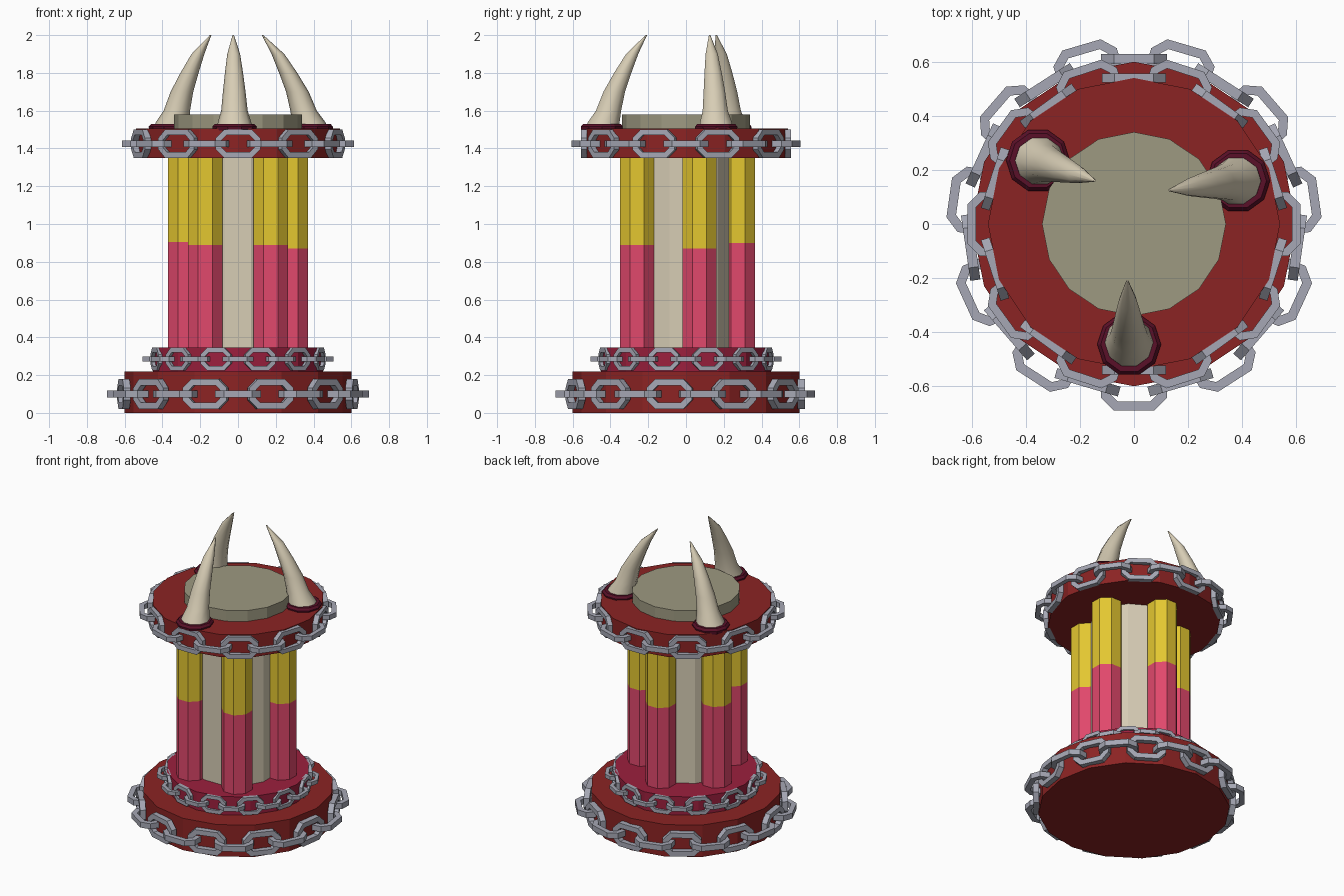
import bpy, bmesh, math
from mathutils import Matrix, Vector

if "Cube" in bpy.data.objects:
    bpy.data.objects.remove(bpy.data.objects["Cube"])


def mat(name, r, g, b):
    m = bpy.data.materials.new(name)
    m.diffuse_color = (r, g, b, 1)
    m.use_nodes = True
    m.node_tree.nodes["Principled BSDF"].inputs["Base Color"].default_value = m.diffuse_color
    return m


DARK_RED = mat("dark_red", 0.26, 0.017, 0.017)
CRIMSON = mat("crimson", 0.33, 0.014, 0.047)
MAROON = mat("maroon", 0.10, 0.005, 0.021)
BEIGE = mat("beige", 0.68, 0.61, 0.46)
KHAKI = mat("khaki", 0.34, 0.32, 0.22)
PINK = mat("pink", 0.75, 0.065, 0.15)
YELLOW = mat("yellow", 0.77, 0.57, 0.03)
STEEL = mat("steel_grey", 0.38, 0.39, 0.46)


def finish(name, bm, *mats):
    bmesh.ops.recalc_face_normals(bm, faces=bm.faces)
    me = bpy.data.meshes.new(name)
    bm.to_mesh(me)
    bm.free()
    for m in mats:
        me.materials.append(m)
    ob = bpy.data.objects.new(name, me)
    bpy.context.collection.objects.link(ob)
    return ob


def loft(bm, rings, caps=True, closed=False):
    """Join equal rings of points with quads."""
    vs = [[bm.verts.new(p) for p in r] for r in rings]
    n = len(vs[0])
    pairs = list(zip(vs, vs[1:])) + ([(vs[-1], vs[0])] if closed else [])
    faces = [[bm.faces.new((a[i], a[(i + 1) % n], b[(i + 1) % n], b[i])) for i in range(n)]
             for a, b in pairs]
    if caps and not closed:
        bm.faces.new(vs[0])
        bm.faces.new(vs[-1])
    return faces


def circle(x, y, z, r, n, turn=0.0):
    return [(x + r * math.cos(turn + math.tau * i / n),
             y + r * math.sin(turn + math.tau * i / n), z) for i in range(n)]


def prism(name, m, r, z0, z1, n=16, turn=0.0, y=0.0):
    bm = bmesh.new()
    loft(bm, [circle(0, y, z, r, n, turn) for z in (z0, z1)])
    return finish(name, bm, m)


# Stacked discs and central core
prism("base_disc", DARK_RED, 0.60, 0, 0.22)
prism("middle_disc", CRIMSON, 0.45, 0.22, 0.345)
prism("core_column", BEIGE, 0.265, 0.34, 1.36, 12, math.radians(15), -0.02)
prism("top_disc", DARK_RED, 0.54, 1.35, 1.505)
prism("top_plate", KHAKI, 0.34, 1.50, 1.58)

# Five two-coloured pillars in a ring around the core
for i, split in enumerate((0.89, 0.87, 0.90, 0.905, 0.89)):
    a = math.radians(-54 + 72 * i)
    x, y = 0.295 * math.cos(a), 0.295 * math.sin(a) - 0.02
    bm = bmesh.new()
    sides = loft(bm, [circle(x, y, z, 0.098, 8, math.radians(22.5))
                      for z in (0.335, split, 1.36)])
    for f in sides[1]:
        f.material_index = 1
    finish(f"pillar_{i + 1}", bm, PINK, YELLOW)


def link_outline(hl, hw, c, z):
    return [(hl, c - hw, z), (hl, hw - c, z), (hl - c, hw, z), (c - hl, hw, z),
            (-hl, hw - c, z), (-hl, c - hw, z), (c - hl, -hw, z), (hl - c, -hw, z)]


def chain(name, radius, z, pairs, hl, hw, t, start):
    """Ring of chamfered links, alternately lying flat and standing."""
    bm = bmesh.new()
    for i in range(pairs * 2):
        a = math.radians(start) + math.pi * i / pairs
        first = len(bm.verts)
        h = t * 0.55
        ci = 0.6 * hw
        co = ci - 0.3 * t
        loft(bm, [link_outline(hl, hw, ci, -h), link_outline(hl, hw, ci, h),
                  link_outline(hl - t, hw - t, co - 0.3 * t, h),
                  link_outline(hl - t, hw - t, co - 0.3 * t, -h)], closed=True)
        bm.verts.ensure_lookup_table()
        stand = Matrix.Rotation(math.pi / 2 if i % 2 else 0, 4, 'X')
        place = (Matrix.Translation((radius * math.cos(a), radius * math.sin(a), z))
                 @ Matrix.Rotation(a + math.pi / 2, 4, 'Z') @ stand)
        bmesh.ops.transform(bm, matrix=place, verts=bm.verts[first:])
    return finish(name, bm, STEEL)


# Chains wrapped around the three discs
chain("base_chain", 0.61, 0.10, 11, 0.122, 0.08, 0.034, -90)
chain("middle_chain", 0.445, 0.285, 12, 0.083, 0.06, 0.024, -90)
chain("top_chain", 0.54, 1.425, 10, 0.118, 0.075, 0.030, -72)

# Three curved horns, each in a dark collar
PROFILE = [(1.50, 0.0, 0.095), (1.54, 0.01, 0.088), (1.60, 0.035, 0.07), (1.70, 0.065, 0.06),
           (1.80, 0.11, 0.048), (1.90, 0.16, 0.034), (2.0, 0.235, 0.004)]
HORNS = [("front", -0.018, -0.445, -0.025, -0.21),
         ("right", 0.385, 0.16, 0.13, 0.125),
         ("left", -0.355, 0.235, -0.145, 0.16)]
for side, x, y, tx, ty in HORNS:
    lean = Vector((tx - x, ty - y)) / 0.235
    bm = bmesh.new()
    loft(bm, [circle(x + lean.x * d, y + lean.y * d, z, r, 10) for z, d, r in PROFILE])
    horn = finish(side + "_horn", bm, BEIGE)
    for p in horn.data.polygons:
        p.use_smooth = len(p.vertices) == 4

    bm = bmesh.new()
    loft(bm, [circle(x, y, z, r, 10) for z, r in
              ((1.495, 0.115), (1.515, 0.118), (1.53, 0.105), (1.53, 0.085), (1.495, 0.08))],
         closed=True)
    finish(side + "_horn_collar", bm, MAROON)
